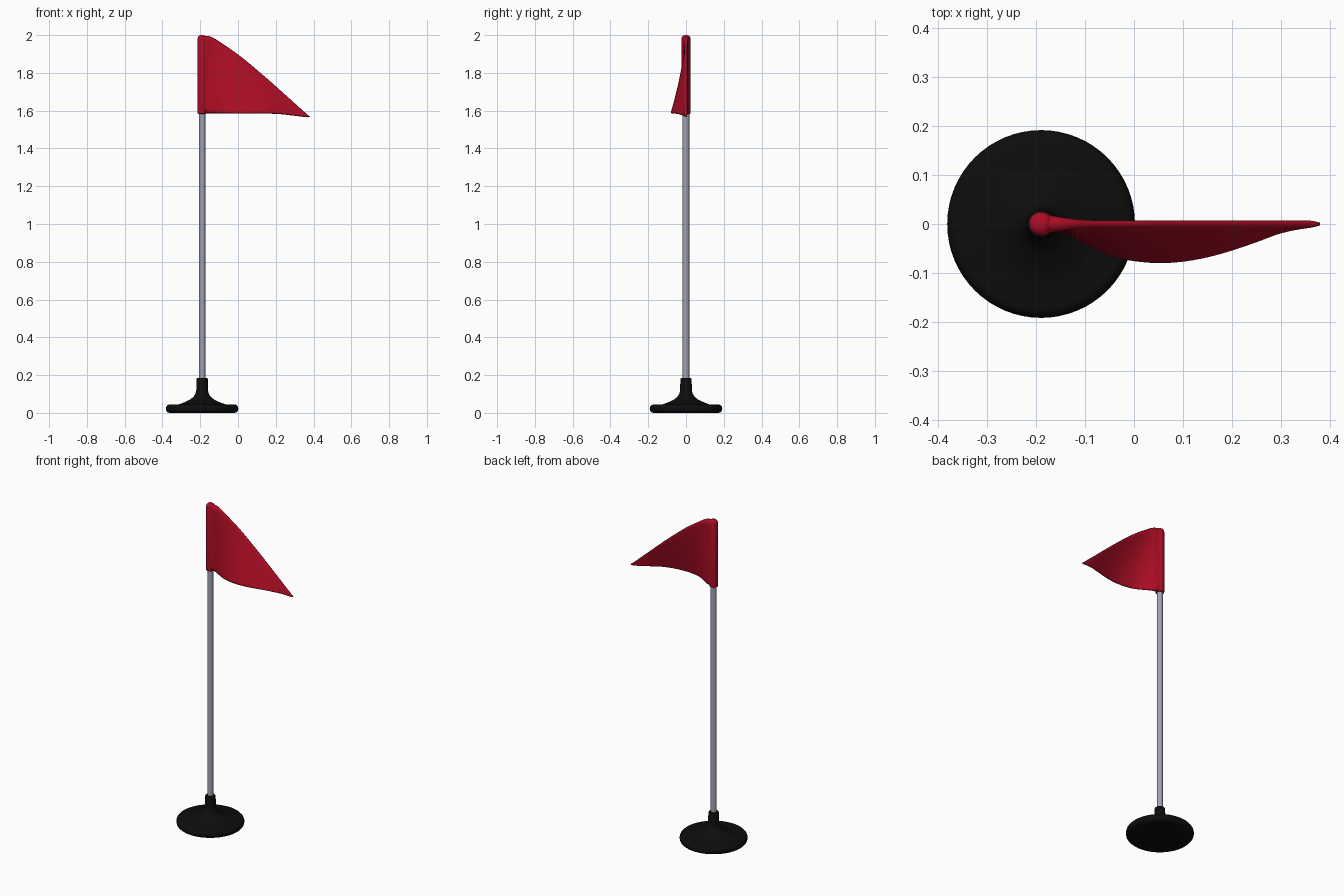
import bpy, bmesh, math

if "Cube" in bpy.data.objects:
    bpy.data.objects.remove(bpy.data.objects["Cube"])

PX = -0.19  # pole axis


def material(name, rgb):
    m = bpy.data.materials.new(name)
    m.diffuse_color = (*rgb, 1)
    m.use_nodes = True
    m.node_tree.nodes["Principled BSDF"].inputs["Base Color"].default_value = m.diffuse_color
    return m


BLACK = material("black rubber", (0.004, 0.004, 0.004))
GREY = material("grey metal", (0.36, 0.37, 0.47))
RED = material("red cloth", (0.42, 0.004, 0.018))


def make_object(name, bm, mat, angle=40):
    bmesh.ops.recalc_face_normals(bm, faces=bm.faces)
    me = bpy.data.meshes.new(name)
    bm.to_mesh(me)
    bm.free()
    me.materials.append(mat)
    ob = bpy.data.objects.new(name, me)
    bpy.context.collection.objects.link(ob)
    bpy.ops.object.select_all(action='DESELECT')
    ob.select_set(True)
    bpy.context.view_layer.objects.active = ob
    bpy.ops.object.shade_smooth_by_angle(angle=math.radians(angle))
    return ob


def loft(name, rings, mat, angle=40):
    """Skin closed rings of equal length and cap both ends."""
    bm = bmesh.new()
    vs = [[bm.verts.new(p) for p in r] for r in rings]
    n = len(rings[0])
    for a, b in zip(vs, vs[1:]):
        for i in range(n):
            j = (i + 1) % n
            bm.faces.new((a[i], a[j], b[j], b[i]))
    bm.faces.new(vs[0][::-1])
    bm.faces.new(vs[-1])
    return make_object(name, bm, mat, angle)


def lathe(name, profile, mat, n=64):
    rings = [[(PX + r * math.cos(2 * math.pi * i / n), r * math.sin(2 * math.pi * i / n), z)
              for i in range(n)] for r, z in profile]
    return loft(name, rings, mat)


def curve(pts, x):
    """Smooth interpolation through (x, value) points."""
    k = 0
    while k < len(pts) - 2 and x > pts[k + 1][0]:
        k += 1

    def slope(i):
        a, b = pts[max(i - 1, 0)], pts[min(i + 1, len(pts) - 1)]
        return (b[1] - a[1]) / (b[0] - a[0])
    (x0, y0), (x1, y1) = pts[k], pts[k + 1]
    d = x1 - x0
    t = min(max((x - x0) / d, 0), 1)
    return ((2*t**3 - 3*t*t + 1) * y0 + (t**3 - 2*t*t + t) * d * slope(k)
            + (3*t*t - 2*t**3) * y1 + (t**3 - t*t) * d * slope(k + 1))


# weighted base with flared collar
lathe("base", [(0.172, 0.0), (0.182, 0.003), (0.189, 0.01), (0.192, 0.022), (0.189, 0.034),
               (0.182, 0.042), (0.172, 0.045), (0.125, 0.045), (0.11, 0.05), (0.085, 0.06),
               (0.062, 0.072), (0.045, 0.086), (0.035, 0.102), (0.031, 0.12), (0.03, 0.178),
               (0.027, 0.184), (0.022, 0.186)], BLACK)

# pole
lathe("pole", [(0.0175, 0.05), (0.0175, 1.97)], GREY, 32)

# cloth sleeve around the pole
lathe("flag_sleeve", [(0.019, 1.583), (0.024, 1.586), (0.025, 1.592), (0.025, 1.978),
                      (0.022, 1.99), (0.016, 1.997), (0.006, 2.0)], RED, 32)

# billowing triangular flag
TOP = [(-0.185, 1.998), (-0.14, 1.99), (-0.08, 1.953), (0.01, 1.89), (0.14, 1.782),
       (0.275, 1.662), (0.37, 1.577), (0.38, 1.57)]
BOTTOM = [(-0.185, 1.586), (0.0, 1.585), (0.2, 1.583), (0.3, 1.573), (0.37, 1.565), (0.38, 1.567)]
BULGE = [(-0.185, 0), (-0.15, 0.004), (-0.1, 0.033), (-0.05, 0.058), (0.0, 0.069), (0.05, 0.073),
         (0.1, 0.07), (0.15, 0.061), (0.2, 0.047), (0.25, 0.03), (0.3, 0.012), (0.35, 0.002), (0.38, 0)]
HALF = [(-0.185, 0.021), (-0.155, 0.015), (-0.11, 0.009), (-0.06, 0.007), (0.36, 0.007), (0.38, 0.003)]

COLS, ROWS = 56, 20
rings = []
for c in range(COLS + 1):
    x = -0.185 + 0.565 * c / COLS
    z0, z1, b, h = (curve(p, x) for p in (BOTTOM, TOP, BULGE, HALF))
    e = min(h, (z1 - z0) * 0.4)
    spine = [(-b * (1 - v / ROWS), z0 + e + (z1 - z0 - 2 * e) * v / ROWS) for v in range(ROWS + 1)]
    front = [(x, y - h, z) for y, z in spine]
    back = [(x, y + h, z) for y, z in reversed(spine)]
    s = 0.7
    top = [(x, -h * s, z1 - e * (1 - s)), (x, 0, z1), (x, h * s, z1 - e * (1 - s))]
    low = [(x, -b + h * s, z0 + e * (1 - s)), (x, -b, z0), (x, -b - h * s, z0 + e * (1 - s))]
    rings.append(front + top + back + low)
loft("flag", rings, RED, 60)
